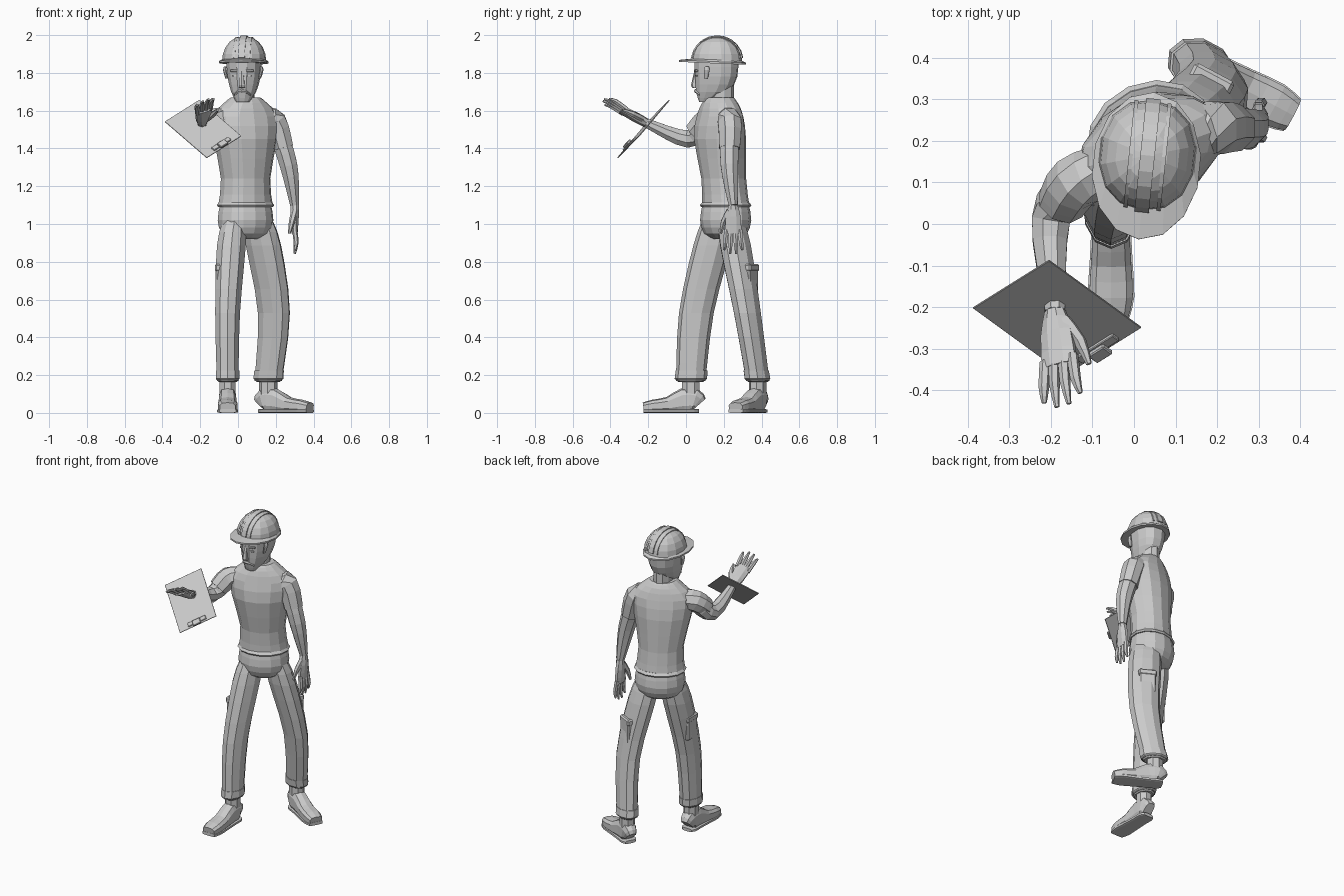
import bpy, bmesh
from math import cos, sin, pi, radians, copysign
from mathutils import Vector, Matrix

old = bpy.data.objects.get("Cube")
if old:
    bpy.data.objects.remove(old, do_unlink=True)

grey = bpy.data.materials.new("light_grey")
grey.use_nodes = True
TONE = (.6, .6, .6, 1)
grey.diffuse_color = TONE
grey.node_tree.nodes["Principled BSDF"].inputs["Base Color"].default_value = TONE


def finish(name, bm, matrix):
    bmesh.ops.recalc_face_normals(bm, faces=bm.faces)
    mesh = bpy.data.meshes.new(name)
    bm.to_mesh(mesh)
    bm.free()
    mesh.materials.append(grey)
    obj = bpy.data.objects.new(name, mesh)
    bpy.context.collection.objects.link(obj)
    obj.matrix_world = matrix


def smooth(rings, steps):
    """Insert in-between rings on a curve that passes through the given ones."""
    last = len(rings) - 1
    result = []
    for i in range(last):
        quad = (rings[max(i - 1, 0)], rings[i], rings[i + 1], rings[min(i + 2, last)])
        for step in range(steps):
            t = step / steps
            result.append([b + t * ((c - a) / 2 + t * (a - 2.5 * b + 2 * c - d / 2
                           + t * (1.5 * (b - c) + (d - a) / 2))) for a, b, c, d in zip(*quad)])
    return result + [rings[-1]]


def loft(name, rings, sides=10, steps=2, side=(1, 0, 0), level=False, turn=0, power=1,
         matrix=Matrix()):
    """Skin oval rings (x, y, z, half width, half depth); level rings stay horizontal."""
    rings = smooth(rings, steps)
    bm = bmesh.new()
    centres = [Vector(ring[:3]) for ring in rings]
    side = Matrix.Rotation(radians(turn), 3, "Z") @ Vector(side)
    loops = []
    for i, ring in enumerate(rings):
        along = centres[min(i + 1, len(rings) - 1)] - centres[max(i - 1, 0)]
        along = Vector((0, 0, 1)) if level else along.normalized()
        wide = (side - along * side.dot(along)).normalized()
        deep = along.cross(wide)
        loop = []
        for k in range(sides):
            angle = 2 * pi * (k + .5) / sides
            u, v = (copysign(abs(w) ** power, w) for w in (cos(angle), sin(angle)))
            loop.append(bm.verts.new(centres[i] + wide * ring[3] * u + deep * ring[-1] * v))
        loops.append(loop)
    for low, high in zip(loops, loops[1:]):
        for k in range(sides):
            n = (k + 1) % sides
            bm.faces.new((low[k], low[n], high[n], high[k]))
    bm.faces.new(loops[0])
    bm.faces.new(loops[-1])
    finish(name, bm, matrix)


def box(name, centre, size, parent, turn=0):
    bm = bmesh.new()
    bmesh.ops.create_cube(bm, size=1)
    bmesh.ops.scale(bm, vec=size, verts=bm.verts)
    bmesh.ops.bevel(bm, geom=bm.edges[:], offset=min(size) / 5, segments=1, affect="EDGES")
    finish(name, bm, parent @ Matrix.Translation(centre) @ Matrix.Rotation(radians(turn), 4, "Z"))


def frame(origin, x_axis, z_axis):
    """Matrix with the given origin, z axis and approximate x axis."""
    z = Vector(z_axis).normalized()
    y = z.cross(Vector(x_axis)).normalized()
    return Matrix.Translation(origin) @ Matrix((y.cross(z), y, z)).transposed().to_4x4()


# Shirt and hem
MIDDLE = .04
loft("shirt", [(MIDDLE, .21, 1.1, .15, .12), (MIDDLE, .2, 1.24, .135, .115),
               (MIDDLE, .18, 1.45, .175, .13), (MIDDLE, .18, 1.57, .185, .11),
               (MIDDLE, .18, 1.64, .12, .09), (MIDDLE, .18, 1.67, .08, .07)],
     sides=14, level=True, turn=24)
loft("shirt_hem", [(MIDDLE, .21, 1.09, .15, .125), (MIDDLE, .21, 1.1, .157, .132),
                   (MIDDLE, .21, 1.115, .146, .12)], sides=14, steps=1, level=True, turn=24)

# Trouser seat
loft("trouser_hips", [(MIDDLE, .21, 1.1, .14, .12), (MIDDLE, .21, 1.02, .152, .132),
                      (MIDDLE, .21, .95, .13, .11), (MIDDLE, .21, .92, .07, .06)],
     sides=14, level=True, turn=24)

# Boot outline as (y, half width, height), toe forward
FOOT = [(.045, .03, .09), (.02, .046, .13), (-.04, .046, .13), (-.12, .05, .085),
        (-.2, .054, .07), (-.25, .042, .055)]


def leg(label, s, hip, knee, ankle, turn):
    """Trouser leg with cuff, cargo pocket and boot, turned about the vertical."""
    hip, knee, ankle = map(Vector, (hip, knee, ankle))
    thigh = hip.lerp(knee, .3)
    thigh.x += s * .008
    loft(label + "_trouser_leg", [(*hip, .06, .08), (*thigh, .08, .1), (*knee, .069, .092),
                                  (*ankle, .06, .078)], steps=3, level=True, turn=turn)
    cuff = [(*ankle.lerp(knee, t), w, w * 1.3) for t, w in ((-.02, .05), (.03, .066), (.15, .065))]
    loft(label + "_cuff", cuff, steps=1, level=True, turn=turn)
    spin = Matrix.Rotation(radians(turn), 4, "Z")
    pocket = Matrix.Translation(hip.lerp(knee, .65)) @ spin
    box(label + "_cargo_pocket", (s * .06, 0, 0), (.036, .1, .15), pocket)
    box(label + "_pocket_flap", (s * .06, 0, .06), (.042, .108, .04), pocket)
    floor = Matrix.Translation((ankle.x, ankle.y, 0)) @ spin
    loft(label + "_boot", [(0, y, h / 2, w, h / 2) for y, w, h in FOOT], power=.7, matrix=floor)
    loft(label + "_sole", [(0, y, .01, w + .003, .01) for y, w, h in FOOT], power=.4, matrix=floor)
    loft(label + "_boot_shaft", [(0, 0, z, .046, .05) for z in (.08, .2)],
         sides=8, level=True, matrix=floor)


leg("right", -1, (-.015, .175, 1.04), (-.055, .055, .53), (-.055, .025, .17), 0)
leg("left", 1, (.1, .235, 1.04), (.19, .325, .53), (.16, .38, .17), 62)


def hand(label, s, place):
    """Hand reaching along its own z axis, with the thumb towards x."""
    loft(label + "_palm", [(0, 0, 0, .026, .024), (0, 0, .06, .042, .024), (0, 0, .15, .048, .017)],
         sides=8, matrix=place)
    for i in range(4):
        off = i - 1.5
        reach = .26 - .01 * off * off
        loft(f"{label}_finger_{i + 1}", [(off * .024, 0, .13, .014), (off * .028, -s * .008, .2, .013),
                                        (off * .032, 0, reach, .006)], sides=6, matrix=place)
    loft(label + "_thumb", [(.02, 0, .03, .018), (.052, s * .015, .09, .016),
                            (.065, s * .028, .15, .007)], sides=6, matrix=place)


def arm(label, s, shoulder, elbow, wrist, reach, thumb_side):
    shoulder, elbow, wrist = map(Vector, (shoulder, elbow, wrist))
    loft(label + "_arm", [(*shoulder, .055), (*elbow, .05), (*wrist, .026)], sides=8, steps=4)
    chest = shoulder.lerp(Vector((MIDDLE, .18, 1.58)), .4)
    loft(label + "_sleeve", [(*chest, .06), (*shoulder, .067),
                             (*shoulder.lerp(elbow, .6), .059)], sides=8, steps=3)
    hand(label, s, frame(wrist, thumb_side, reach))


arm("right", -1, (-.14, .1, 1.54), (-.2, .01, 1.45), (-.19, -.21, 1.535), (.02, -.24, .128), (1, 0, .5))
arm("left", 1, (.195, .232, 1.54), (.268, .23, 1.31), (.3, .25, 1.1), (0, 0, -1), (0, -1, 0))

# Clipboard: a thin tilted plate with a clip at its lower edge
along = Vector((.22, -.16, -.19))
board = frame((-.185, -.225, 1.503), along, along.cross((.19, .11, .11)))
box("clipboard", (0, 0, 0), (.335, .245, .005), board)
box("clip_plate", (.145, 0, .006), (.025, .12, .01), board)
box("clip_lever", (.155, 0, .016), (.035, .05, .014), board)

# Neck and head, with features placed in the head's own turned frame
loft("neck", [(.035, .185, z, .055, .068) for z in (1.62, 1.76)], level=True)
head = Matrix.Translation((.032, .16, 0)) @ Matrix.Rotation(radians(-6), 4, "Z")
loft("head", [(0, -.06, 1.645, .035, .03), (0, -.02, 1.7, .066, .088),
              (0, 0, 1.78, .087, .113), (0, 0, 1.87, .094, .118)],
     sides=12, level=True, power=.9, matrix=head)
loft("nose", [(0, -.108, 1.72, .017, .014), (0, -.117, 1.735, .017, .017),
              (0, -.107, 1.81, .009, .009)], sides=6, level=True, matrix=head)
loft("moustache", [(x * .021, -.108 + .006 * x * x, 1.705 - .005 * x * x, .011 - abs(x) * .003)
                   for x in range(-2, 3)], sides=6, steps=1, side=(0, 0, 1), matrix=head)
for label, s in (("right", -1), ("left", 1)):
    box(label + "_eye", (s * .04, -.102, 1.785), (.028, .008, .01), head, s * 16)
    box(label + "_eyebrow", (s * .042, -.104, 1.812), (.042, .014, .012), head, s * 16)
    loft(label + "_ear", [(s * .088, -.045, 1.77, .007, .01), (s * .098, -.04, 1.815, .01, .016),
                          (s * .095, -.04, 1.835, .006, .01)], sides=8, level=True, matrix=head)

# Hard hat: dome, tilted brim and raised ridges
CROWN = .134
RIM = head @ Matrix.Translation((0, .005, 1.86))
dome = [radians(angle) for angle in range(0, 90, 17)]
loft("hat_dome", [(0, 0, CROWN * sin(t), .117 * cos(t) ** .9, CROWN * cos(t) ** .9) for t in dome],
     sides=14, steps=1, level=True, power=.9, matrix=RIM)
loft("hat_brim", [(0, -.025, -.01, .131, .178), (0, -.025, 0, .131, .178), (0, 0, .01, .118, CROWN)],
     sides=14, steps=1, level=True, matrix=RIM @ Matrix.Rotation(radians(-2.5), 4, "X"))
for label, x, width in (("centre", 0, .018), ("right", -.04, .005), ("left", .04, .005)):
    radius = CROWN * (1 - (x / .119) ** 2) ** .5
    arc = [pi * (i + .5) / 11 for i in range(11)]
    loft("hat_ridge_" + label, [(x, radius * cos(t), radius * sin(t), width, .005) for t in arc],
         sides=4, steps=1, power=.1, matrix=RIM)
